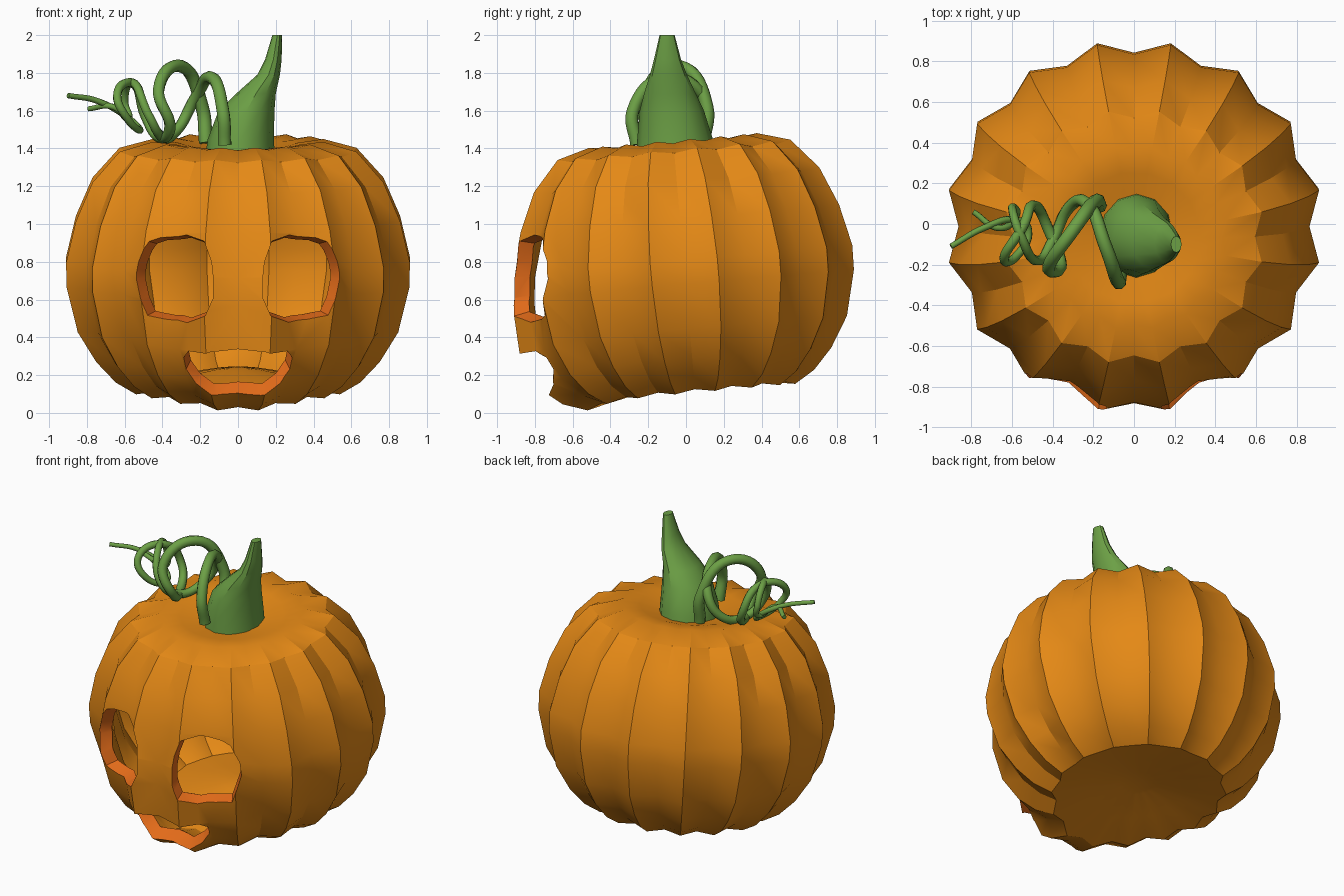
import bpy, bmesh, math
from mathutils import Vector, Matrix

if "Cube" in bpy.data.objects:
    bpy.data.objects.remove(bpy.data.objects["Cube"])


def material(name, rgb):
    m = bpy.data.materials.new(name)
    m.diffuse_color = (*rgb, 1)
    m.use_nodes = True
    m.node_tree.nodes["Principled BSDF"].inputs["Base Color"].default_value = m.diffuse_color
    return m


skin = material("pumpkin orange", (0.78, 0.25, 0.008))
cut = material("carved edge orange", (0.78, 0.15, 0.01))
green = material("stem green", (0.15, 0.35, 0.06))

CENTRE = Vector((0, -0.01, 0.78))
TILT = Matrix.Translation(CENTRE) @ Matrix.Rotation(math.radians(5), 4, 'X')


def make_object(name, bm, mats):
    bmesh.ops.recalc_face_normals(bm, faces=bm.faces)
    me = bpy.data.meshes.new(name)
    bm.to_mesh(me)
    bm.free()
    for m in mats:
        me.materials.append(m)
    ob = bpy.data.objects.new(name, me)
    bpy.context.collection.objects.link(ob)
    return ob


def bridge(bm, rings):
    for a, b in zip(rings, rings[1:]):
        n = len(a)
        for i in range(n):
            bm.faces.new((a[i], a[(i + 1) % n], b[(i + 1) % n], b[i]))


def fan(bm, ring, co):
    c = bm.verts.new(co)
    for i in range(len(ring)):
        bm.faces.new((ring[i], ring[(i + 1) % len(ring)], c))


def activate(ob):
    bpy.ops.object.select_all(action='DESELECT')
    ob.select_set(True)
    bpy.context.view_layer.objects.active = ob


# Ribbed body: radius at the ribs, height, groove strength
PROFILE = [(.10, .60, 0), (.20, .612, .1), (.33, .648, .4), (.46, .665, .8),
           (.64, .615, 1), (.785, .455, 1), (.875, .25, 1), (.928, .03, 1),
           (.925, -.10, 1), (.865, -.34, 1), (.765, -.50, 1), (.66, -.61, 1),
           (.55, -.675, .9), (.32, -.64, .5), (.12, -.60, .1)]
PEAK = Vector((0, -.76, -.45))


def pumpkin_shell(name, scale):
    bm = bmesh.new()

    def place(p):
        # the chin around the mouth bulges forward and down
        push = .14 * math.exp(-((p - PEAK).length / .38) ** 2)
        return TILT @ ((p + Vector((0, -.7, -.7)) * push) * scale)

    rings = []
    for r, h, s in PROFILE:
        ring = []
        for i in range(32):
            a = math.radians(11.25 * i)
            g = s * (i % 2 == 0)          # even steps are grooves
            rr = r * (1 - .07 * g)
            ring.append(bm.verts.new(place(Vector(
                (rr * math.cos(a), rr * math.sin(a) * .985, h * (1 - .03 * g))))))
        rings.append(ring)
    bridge(bm, rings)
    fan(bm, rings[0], place(Vector((0, 0, .60))))
    fan(bm, rings[-1], place(Vector((0, 0, -.59))))
    return make_object(name, bm, [skin, cut])


def carving_cone(name, outline, depth):
    """Cone from the body centre through an outline seen from the front."""
    bm = bmesh.new()
    ring = []
    for x, z in outline:
        p = Vector((x, depth(x, z), z))
        ring.append(bm.verts.new(CENTRE + (p - CENTRE) * 1.35))
    mid = sum((v.co for v in ring), Vector()) / len(ring)
    fan(bm, ring, mid)
    fan(bm, ring, CENTRE)
    for f in bm.faces:
        f.material_index = 1
    return make_object(name, bm, [skin, cut])


EYE = [(.54, .71), (.53, .80), (.48, .91), (.43, .935), (.29, .953), (.18, .91),
       (.14, .80), (.13, .72), (.13, .61), (.17, .52), (.28, .466), (.39, .476),
       (.49, .51), (.51, .60)]
MOUTH_HALF = [(0, .35), (.14, .35), (.26, .33), (.295, .28), (.285, .21),
              (.22, .14), (.12, .10), (0, .092)]
MOUTH = MOUTH_HALF + [(-x, z) for x, z in MOUTH_HALF[-2:0:-1]]


def eye_depth(x, z):
    return -.90 * math.sqrt(1 - (x / .93) ** 2)


def mouth_depth(x, z):
    return -.72 - .45 * (z - .1) + .5 * x * x


# Hollow the body and carve the face
body = pumpkin_shell("pumpkin_body", 1)
cutters = [pumpkin_shell("hollow_cutter", .91)]
for side in (1, -1):
    cutters.append(carving_cone("eye_cutter", [(side * x, z) for x, z in EYE], eye_depth))
cutters.append(carving_cone("mouth_cutter", MOUTH, mouth_depth))
activate(body)
for c in cutters:
    c.hide_render = True
    mod = body.modifiers.new("carve", 'BOOLEAN')
    mod.operation = 'DIFFERENCE'
    mod.solver = 'EXACT'
    mod.object = c
    bpy.ops.object.modifier_apply(modifier=mod.name)
for c in cutters:
    bpy.data.objects.remove(c)
bpy.ops.object.shade_smooth_by_angle(angle=math.radians(30))

# Bent, tapering stem: centre x, centre y, z, radius x, radius y
bm = bmesh.new()
rings = []
for cx, cy, z, rx, ry in [(.01, -.055, 1.35, .185, .21), (.015, -.058, 1.45, .175, .20),
                          (.045, -.075, 1.60, .148, .17), (.095, -.085, 1.69, .105, .137),
                          (.162, -.093, 1.79, .060, .098), (.187, -.098, 1.87, .044, .072),
                          (.208, -.10, 2.0, .026, .04)]:
    rings.append([bm.verts.new((cx + rx * math.cos(i * math.tau / 12),
                                cy + ry * math.sin(i * math.tau / 12), z)) for i in range(12)])
bridge(bm, rings)
bm.faces.new(rings[0])
bm.faces.new(rings[-1])
stem = make_object("stem", bm, [green])
activate(stem)
bpy.ops.object.shade_smooth_by_angle(angle=math.radians(35))


# Two curling tendrils
def tendril(name, pts):
    cu = bpy.data.curves.new(name, 'CURVE')
    cu.dimensions = '3D'
    cu.bevel_depth = .037
    cu.bevel_resolution = 2
    cu.resolution_u = 8
    cu.use_fill_caps = True
    sp = cu.splines.new('BEZIER')
    sp.bezier_points.add(len(pts) - 1)
    for i, (bp, p) in enumerate(zip(sp.bezier_points, pts)):
        bp.co = p
        bp.handle_left_type = bp.handle_right_type = 'AUTO'
        bp.radius = 1 - .62 * i / (len(pts) - 1)
    cu.materials.append(green)
    ob = bpy.data.objects.new(name, cu)
    bpy.context.collection.objects.link(ob)
    activate(ob)
    bpy.ops.object.convert(target='MESH')
    bpy.ops.object.shade_smooth_by_angle(angle=math.radians(50))


tendril("tendril_front", [
    (-.07, -.26, 1.42), (-.08, -.28, 1.60), (-.14, -.11, 1.775), (-.23, .10, 1.66),
    (-.32, .08, 1.50), (-.40, -.08, 1.46), (-.47, -.18, 1.57), (-.56, -.05, 1.75),
    (-.60, .08, 1.65), (-.58, .04, 1.56), (-.66, -.02, 1.62), (-.79, .06, 1.61)])
tendril("tendril_back", [
    (-.17, .09, 1.43), (-.19, .11, 1.62), (-.30, -.03, 1.835), (-.42, -.21, 1.71),
    (-.36, -.20, 1.52), (-.42, -.03, 1.46), (-.49, .09, 1.57), (-.55, -.02, 1.74),
    (-.64, -.17, 1.68), (-.58, -.16, 1.55), (-.52, -.03, 1.50), (-.58, .02, 1.56),
    (-.74, -.02, 1.65), (-.90, -.11, 1.68)])
